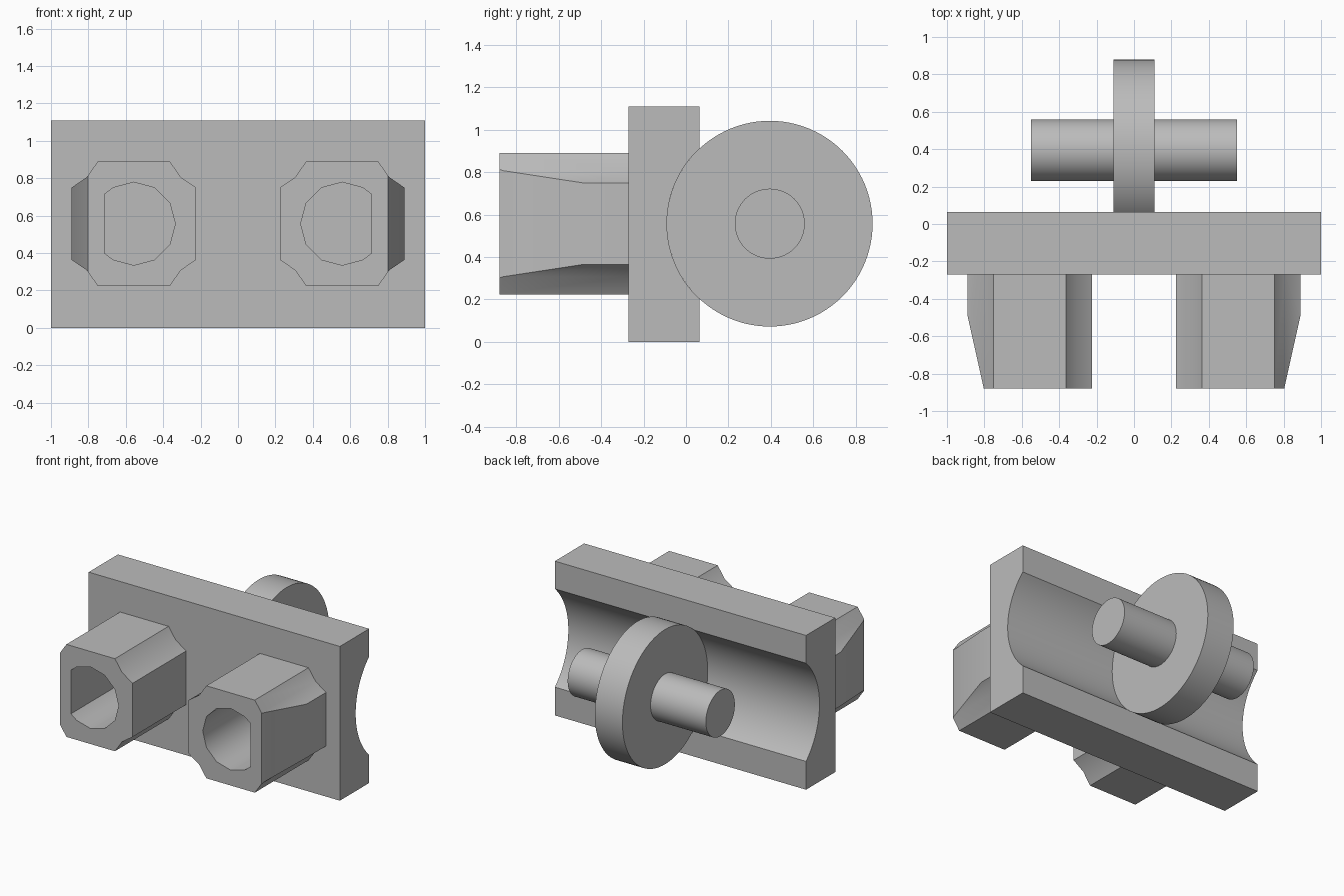
import bpy
import bmesh
from math import sin, cos, pi, radians, asin
from mathutils import Vector

if "Cube" in bpy.data.objects:
    bpy.data.objects.remove(bpy.data.objects["Cube"], do_unlink=True)

grey = bpy.data.materials.new("grey")
grey.use_nodes = True
grey.diffuse_color = (0.5, 0.5, 0.5, 1)
grey.node_tree.nodes["Principled BSDF"].inputs["Base Color"].default_value = grey.diffuse_color

MID_Z = 0.557
AXLE_Y = 0.395
WHEEL_R = 0.485


def prism(name, profile, axis, start, end, cut=None):
    """Extrude a profile along x (profile in y, z) or y (profile in x, z)."""
    bm = bmesh.new()
    place = {"x": lambda p: (start, p[0], p[1]), "y": lambda p: (p[0], start, p[1])}[axis]
    face = bm.faces.new([bm.verts.new(place(p)) for p in profile])
    moved = bmesh.ops.extrude_face_region(bm, geom=[face])["geom"]
    offset = Vector((end - start, 0, 0)) if axis == "x" else Vector((0, end - start, 0))
    bmesh.ops.translate(bm, vec=offset, verts=[v for v in moved if isinstance(v, bmesh.types.BMVert)])
    if cut:
        # Trim with a slanted plane and close the opening
        geom = bm.verts[:] + bm.edges[:] + bm.faces[:]
        bmesh.ops.bisect_plane(bm, geom=geom, plane_co=cut[0], plane_no=cut[1], clear_outer=True)
        bmesh.ops.holes_fill(bm, edges=[e for e in bm.edges if e.is_boundary])
    bmesh.ops.recalc_face_normals(bm, faces=bm.faces[:])
    mesh = bpy.data.meshes.new(name)
    bm.to_mesh(mesh)
    bm.free()
    mesh.materials.append(grey)
    obj = bpy.data.objects.new(name, mesh)
    bpy.context.collection.objects.link(obj)
    return obj


def select(obj):
    bpy.ops.object.select_all(action="DESELECT")
    obj.select_set(True)
    bpy.context.view_layer.objects.active = obj


def smooth(obj):
    select(obj)
    bpy.ops.object.shade_smooth_by_angle(angle=radians(35))


def circle(cx, cz, r, n):
    return [(cx + r * cos(2 * pi * i / n), cz + r * sin(2 * pi * i / n)) for i in range(n)]


# Back plate with a round groove that follows the wheel
back, front, top = 0.063, -0.27, 1.11
half = asin((AXLE_Y - back) / WHEEL_R)
sweep = pi - 2 * half
angles = [pi / 2 + half + sweep * i / 32 for i in range(33)]
groove = [(AXLE_Y + WHEEL_R * cos(a), MID_Z + WHEEL_R * sin(a)) for a in angles]
plate = prism("back_plate", [(back, 0), (front, 0), (front, top), (back, top)] + groove, "x", -1, 1)
smooth(plate)

# Wheel and axle
smooth(prism("wheel", circle(AXLE_Y, MID_Z, WHEEL_R, 96), "x", -0.11, 0.11))
smooth(prism("axle", circle(AXLE_Y, MID_Z, 0.165, 64), "x", -0.55, 0.55))

# Hollow pegs with scooped corners and a tapered outer side
corner = [(0.333, 0.193), (0.25, 0.25), (0.193, 0.333)]
outline = []
for sx, sz in ((1, 1), (-1, 1), (-1, -1), (1, -1)):
    run = corner if sx * sz > 0 else corner[::-1]
    outline += [(sx * x, sz * z) for x, z in run]

for side, label in ((1, "left"), (-1, "right")):
    cx = side * MID_Z
    shape = [(cx + x, MID_Z + z) for x, z in outline]
    taper = (Vector((side * 0.89, -0.49, 0)), Vector((side * 0.39, -0.087, 0)))
    peg = prism(label + "_peg", shape, "y", -0.88, front, taper)

    # D-shaped bore, flat towards the outside
    bore_shape = [(cx + side * min(x, 0.157), MID_Z + z) for x, z in circle(0, 0, 0.222, 12)
                  if x < 0.157]
    bore_shape = [(cx + side * 0.157, MID_Z - 0.157)] + [(cx + side * 0.157, MID_Z + 0.157)] + bore_shape
    bore = prism("bore_cutter", bore_shape, "y", -1, -0.2)
    bore.hide_render = True
    mod = peg.modifiers.new("bore", "BOOLEAN")
    mod.operation = "DIFFERENCE"
    mod.solver = "EXACT"
    mod.object = bore
    select(peg)
    bpy.ops.object.modifier_apply(modifier=mod.name)
    bpy.data.objects.remove(bore, do_unlink=True)
    smooth(peg)
